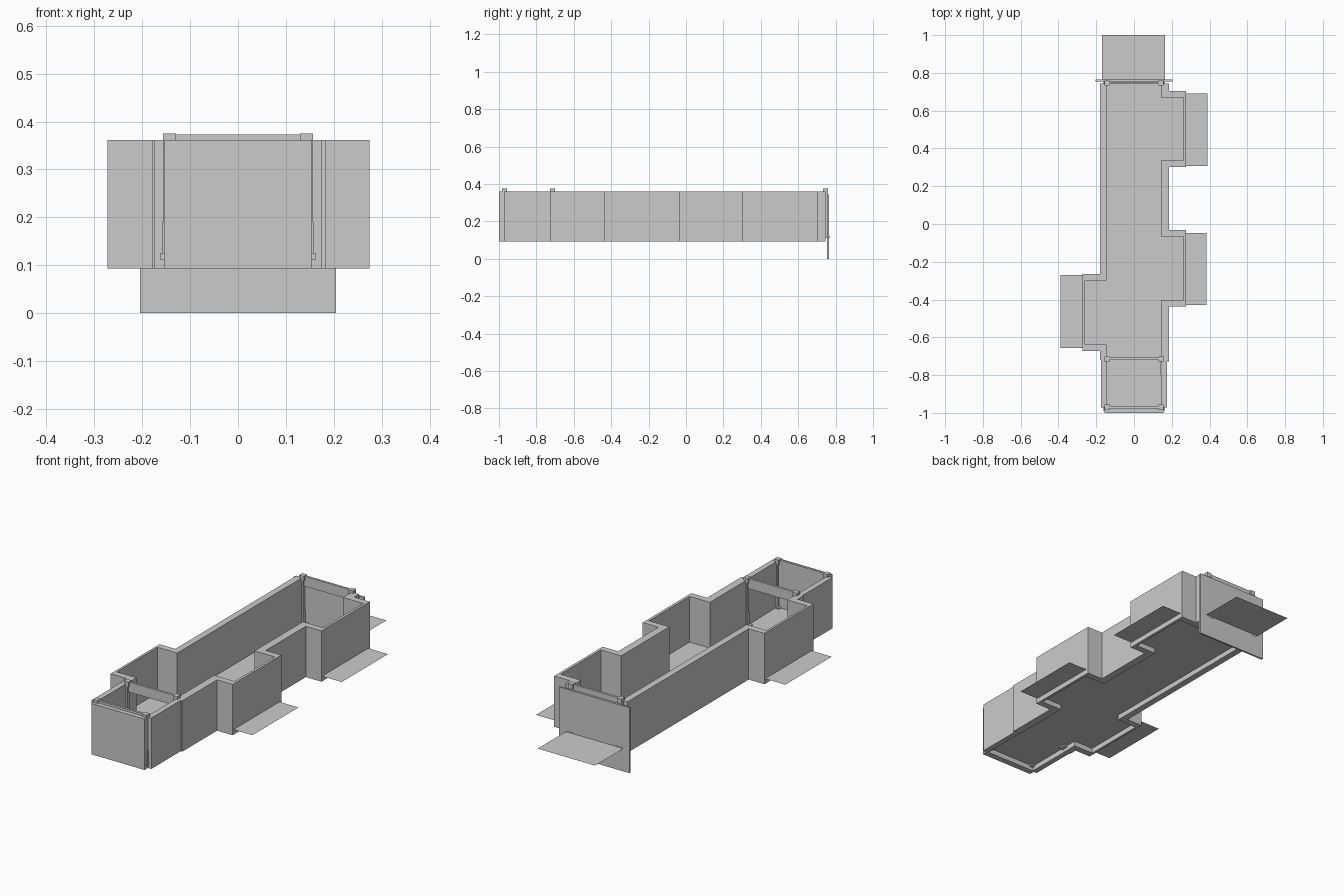
import bpy, bmesh

if "Cube" in bpy.data.objects:
    bpy.data.objects.remove(bpy.data.objects["Cube"])

Z_BASE, Z_TOP, Z_FLOOR = 0.093, 0.361, 0.12


def finish(name, bm):
    mesh = bpy.data.meshes.new(name)
    bm.to_mesh(mesh)
    bm.free()
    obj = bpy.data.objects.new(name, mesh)
    bpy.context.collection.objects.link(obj)
    return obj


def flat(name, outline, z, height=0.0):
    """Flat outline at height z, optionally extruded upward."""
    bm = bmesh.new()
    face = bm.faces.new([bm.verts.new((x, y, z)) for x, y in outline])
    if height:
        ext = bmesh.ops.extrude_face_region(bm, geom=[face])
        top = [v for v in ext["geom"] if isinstance(v, bmesh.types.BMVert)]
        bmesh.ops.translate(bm, verts=top, vec=(0, 0, height))
    bmesh.ops.recalc_face_normals(bm, faces=bm.faces)
    if not height and face.normal.z < 0:
        bmesh.ops.reverse_faces(bm, faces=bm.faces)
    return finish(name, bm)


def rect(x0, x1, y0, y1):
    return [(x0, y0), (x1, y0), (x1, y1), (x0, y1)]


def box(name, x0, x1, y0, y1, z0, z1):
    return flat(name, rect(x0, x1, y0, y1), z0, z1 - z0)


def side_path(x, x_niche, y0, y1, niches):
    """Stepped path along one side, front to back, jogging out at each niche."""
    pts = [(x, y0)]
    for a, b in niches:
        pts += [(x, a), (x_niche, a), (x_niche, b), (x, b)]
    return pts + [(x, y1)]


Y_FRONT, Y_BACK = -0.72, 0.745
left_outer = [(-0.672, -0.265)]
right_outer = [(-0.437, -0.032), (0.302, 0.705)]


def inset(niches):
    return [(a + 0.034, b - 0.034) for a, b in niches]


# Corridor side walls with niches
left_in = side_path(-0.145, -0.26, Y_FRONT, Y_BACK, inset(left_outer))
right_in = side_path(0.143, 0.261, Y_FRONT, Y_BACK, inset(right_outer))
left_out = side_path(-0.18, -0.272, Y_FRONT, Y_BACK, left_outer)
right_out = side_path(0.184, 0.275, Y_FRONT - 0.008, Y_BACK, right_outer)
flat("left_wall", left_out + left_in[::-1], Z_BASE, Z_TOP - Z_BASE)
flat("right_wall", right_out + right_in[::-1], Z_BASE, Z_TOP - Z_BASE)

# Front chamber walls
for side, s in (("left", -1), ("right", 1)):
    xs = sorted((s * 0.146, s * 0.175))
    box(f"front_chamber_{side}_wall", *xs, -0.972, Y_FRONT, Z_BASE, Z_TOP)
box("front_end_wall", -0.155, 0.155, -1.0, -0.967, Z_BASE, Z_TOP)

# Floor follows the inner side of the walls
floor = [(-0.147, -0.97), (0.147, -0.97)] + right_in + [(0.143, 0.757), (-0.145, 0.757)] + left_in[::-1]
flat("floor", floor, Z_FLOOR)

# Thin ledges outside the niches and the back end
flat("right_front_ledge", rect(0.275, 0.385, -0.43, -0.047), Z_FLOOR)
flat("right_back_ledge", rect(0.275, 0.39, 0.307, 0.692), Z_FLOOR)
flat("left_ledge", rect(-0.39, -0.272, -0.657, -0.27), Z_FLOOR)
flat("back_ledge", rect(-0.17, 0.165, 0.765, 1.0), Z_FLOOR)

# Back closing slab
box("back_slab", -0.205, 0.205, 0.755, 0.765, 0.0, 0.345)

# Post-and-header frames
for frame, y in (("front", -0.97), ("middle", -0.714), ("back", 0.747)):
    for side, s in (("left", -1), ("right", 1)):
        for part, cx, h, z0, z1 in (("foot", 0.143, 0.019, 0.111, 0.125),
                                    ("lower", 0.147, 0.011, 0.12, 0.19),
                                    ("shaft", 0.147, 0.009, 0.19, 0.36),
                                    ("cap", 0.143, 0.0135, 0.35, 0.375)):
            box(f"{frame}_{side}_post_{part}", s * cx - h, s * cx + h, y - h, y + h, z0, z1)
    box(f"{frame}_header", -0.135, 0.135, y - 0.006, y + 0.006, 0.32, 0.373)
